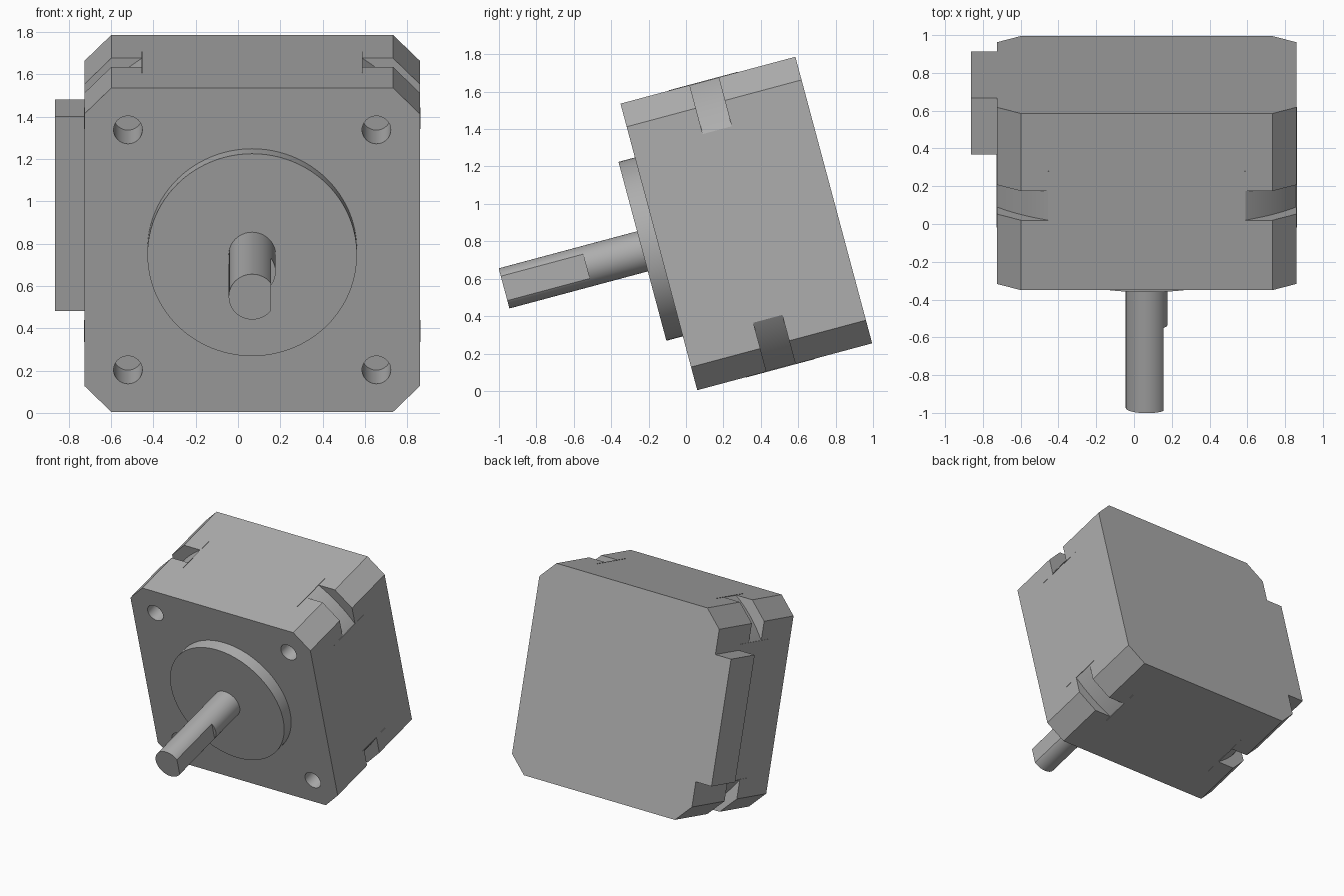
import bpy, bmesh, math
from mathutils import Matrix, Vector

cube = bpy.data.objects.get("Cube")
if cube:
    bpy.data.objects.remove(cube, do_unlink=True)

HALF, CHAMFER, DEPTH = 0.793, 0.128, 0.968
GROOVE_START, GROOVE_END, GROOVE_R = 0.383, 0.543, 0.948
# Local frame: y runs from the mounting face to the back, origin at the face centre
TILT = Matrix.Translation((0.067, -0.145, 0.77)) @ Matrix.Rotation(math.radians(15), 4, 'X')

metal = bpy.data.materials.new("grey metal")
metal.use_nodes = True
GREY = (0.42, 0.42, 0.42, 1)
metal.diffuse_color = GREY
metal.node_tree.nodes["Principled BSDF"].inputs["Base Color"].default_value = GREY


def prism(name, profile, y0, y1):
    """Extrude an (x, z) profile along the motor axis."""
    bm = bmesh.new()
    face = bm.faces.new([bm.verts.new((x, y0, z)) for x, z in profile])
    ext = bmesh.ops.extrude_face_region(bm, geom=[face])
    bmesh.ops.translate(bm, vec=(0, y1 - y0, 0),
                        verts=[v for v in ext["geom"] if isinstance(v, bmesh.types.BMVert)])
    bmesh.ops.recalc_face_normals(bm, faces=bm.faces)
    mesh = bpy.data.meshes.new(name)
    bm.to_mesh(mesh)
    bm.free()
    mesh.materials.append(metal)
    obj = bpy.data.objects.new(name, mesh)
    obj.matrix_world = TILT
    bpy.context.collection.objects.link(obj)
    return obj


def circle(r, n=64, cx=0, cz=0):
    return [(cx + r * math.cos(math.tau * i / n), cz + r * math.sin(math.tau * i / n))
            for i in range(n)]


def rect(x0, x1, z0, z1):
    return [(x0, z0), (x1, z0), (x1, z1), (x0, z1)]


def select(obj):
    bpy.ops.object.select_all(action='DESELECT')
    obj.select_set(True)
    bpy.context.view_layer.objects.active = obj


def cut(obj, cutter):
    mod = obj.modifiers.new("cut", 'BOOLEAN')
    mod.operation, mod.solver, mod.object = 'DIFFERENCE', 'EXACT', cutter
    bpy.context.view_layer.update()
    select(obj)
    bpy.ops.object.modifier_apply(modifier=mod.name)
    bpy.data.objects.remove(cutter, do_unlink=True)


def smooth(obj):
    select(obj)
    bpy.ops.object.shade_smooth_by_angle(angle=math.radians(25))


# Square housing with chamfered corners
e = HALF - CHAMFER
body = prism("motor_body", [(-e, -HALF), (e, -HALF), (HALF, -e), (HALF, e),
                            (e, HALF), (-e, HALF), (-HALF, e), (-HALF, -e)], 0, DEPTH)

# Round groove that bites into the four corners
ring = prism("groove_cutter", circle(1.3), GROOVE_START, GROOVE_END)
cut(ring, prism("ring_core", circle(GROOVE_R, 128), GROOVE_START - 0.1, GROOVE_END + 0.1))
cut(body, ring)

# Blind screw holes
for sx in (-1, 1):
    for sz in (-1, 1):
        cut(body, prism("hole_cutter", circle(0.068, 32, sx * 0.587, sz * 0.587), -0.1, 0.25))
smooth(body)

# Hairline ridges where the groove meets the flat sides
mid, edge, w = 0.461, 0.52, 0.002
for sx in (-1, 1):
    for sz in (-1, 1):
        for upright in (False, True):
            a, b = (HALF, edge) if upright else (edge, HALF)
            prism("groove_ridge", rect(sx * a - w, sx * a + w, sz * b - w, sz * b + w),
                  mid - 0.191, mid + 0.191)

# Raised pilot disc on the mounting face
smooth(prism("pilot_disc", circle(0.495, 96), -0.091, 0.02))

# Shaft: full round near the body, flattened on one side towards the tip
shaft = prism("shaft", circle(0.111), -0.857, 0)
cut(shaft, prism("flat_cutter", rect(0.088, 0.3, -0.3, 0.3), -1, -0.402))
smooth(shaft)

# Connector block on the right side, flush with the back
prism("connector_block", rect(-0.931, -HALF + 0.02, -0.476, 0.476), 0.659, DEPTH)
